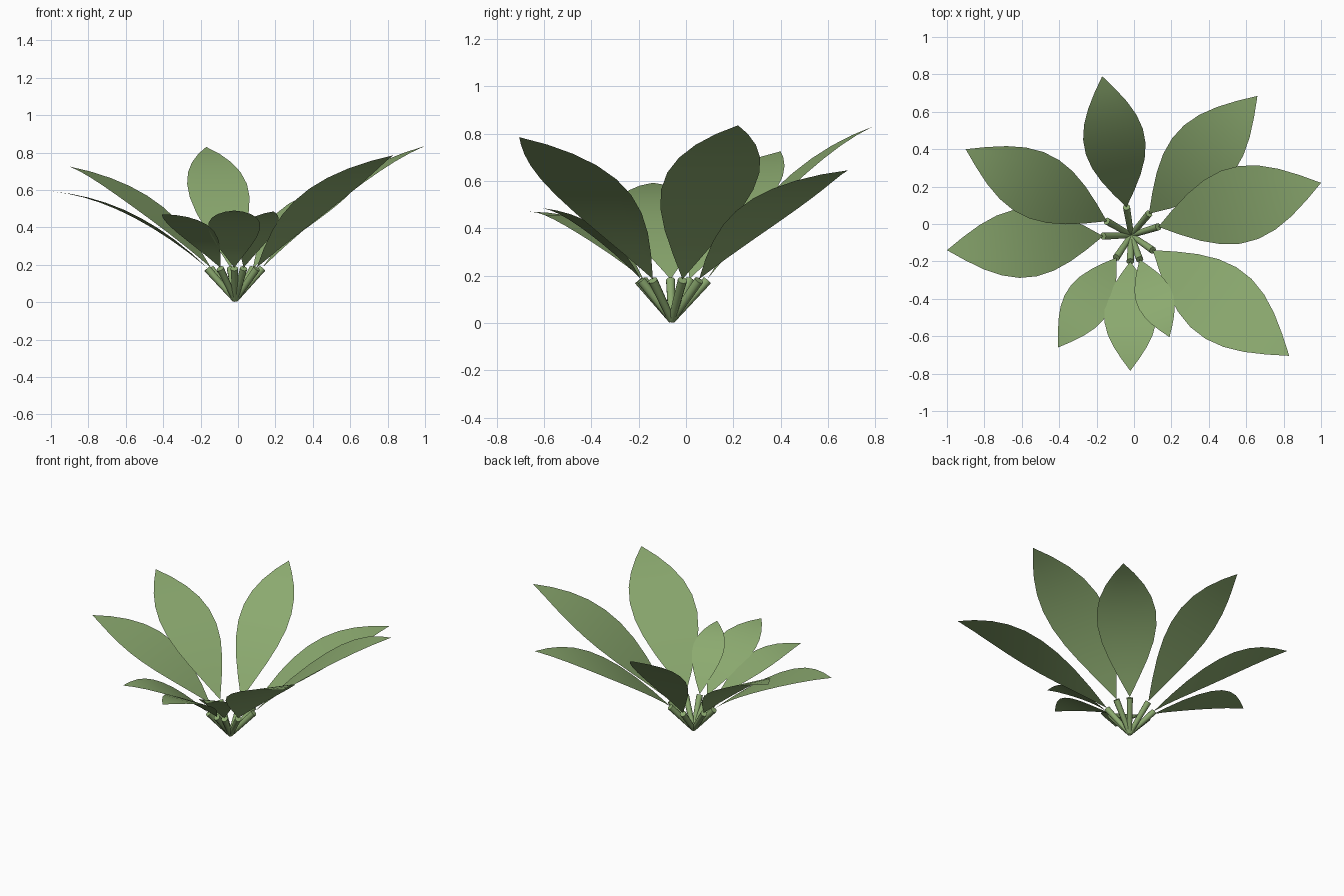
import bpy, math
from mathutils import Vector

if "Cube" in bpy.data.objects:
    bpy.data.objects.remove(bpy.data.objects["Cube"])

green = bpy.data.materials.new("leaf_green")
green.diffuse_color = (0.26, 0.40, 0.16, 1)
green.use_nodes = True
green.node_tree.nodes["Principled BSDF"].inputs["Base Color"].default_value = green.diffuse_color

ROOT = Vector((-0.015, -0.06, 0.012))
STEPS, ACROSS = 9, 4

# leaf base x, y; tip x, y, z; half width; upward bow
LEAVES = [
    (-0.04, 0.09, -0.17, 0.79, 0.83, 0.165, 0.09),
    (0.08, 0.055, 0.66, 0.685, 0.645, 0.185, 0.085),
    (0.13, -0.015, 1.00, 0.22, 0.835, 0.205, 0.09),
    (0.10, -0.14, 0.83, -0.705, 0.785, 0.205, 0.09),
    (0.03, -0.19, 0.19, -0.605, 0.485, 0.10, 0.06),
    (-0.02, -0.20, -0.02, -0.785, 0.49, 0.14, 0.07),
    (-0.095, -0.18, -0.405, -0.66, 0.47, 0.125, 0.07),
    (-0.165, -0.065, -1.00, -0.14, 0.592, 0.185, 0.085),
    (-0.145, 0.015, -0.90, 0.40, 0.725, 0.178, 0.085),
]


def finish(obj):
    obj.data.materials.append(green)
    for p in obj.data.polygons:
        p.use_smooth = True


def make_leaf(name, base, tip, half, bow):
    # arched sheet with a pointed oval outline
    axis = tip - base
    side = Vector((-axis.y, axis.x, 0)).normalized()
    verts, faces = [base], []
    for i in range(1, STEPS):
        t = i / STEPS
        mid = base + axis * t + Vector((0, 0, 4 * bow * t * (1 - t)))
        w = half * math.sin(math.pi * t)
        verts += [mid + side * w * (2 * j / ACROSS - 1) for j in range(ACROSS + 1)]
    verts.append(tip)
    row, last = ACROSS + 1, len(verts) - 1
    for j in range(ACROSS):
        faces.append((0, j + 2, j + 1))
        for i in range(STEPS - 2):
            a = 1 + i * row + j
            faces.append((a, a + 1, a + row + 1, a + row))
        a = last - row + j
        faces.append((a, a + 1, last))
    # wind faces so the upper side is the front
    faces = [f[::-1] for f in faces]
    me = bpy.data.meshes.new(name)
    me.from_pydata(verts, [], faces)
    obj = bpy.data.objects.new(name, me)
    bpy.context.collection.objects.link(obj)
    finish(obj)


def make_stem(name, a, b):
    d = b - a
    bpy.ops.mesh.primitive_cone_add(vertices=10, radius1=0.015, radius2=0.02,
                                    depth=d.length, location=(a + b) / 2)
    obj = bpy.context.object
    obj.name = name
    obj.rotation_euler = d.to_track_quat('Z', 'Y').to_euler()
    finish(obj)
    bpy.ops.object.shade_smooth_by_angle(angle=math.radians(40))


for n, (bx, by, tx, ty, tz, half, bow) in enumerate(LEAVES, 1):
    base = Vector((bx, by, 0.185))
    make_leaf(f"leaf_{n}", base, Vector((tx, ty, tz)), half, bow)
    make_stem(f"stem_{n}", ROOT, Vector((bx, by, 0.18)))
